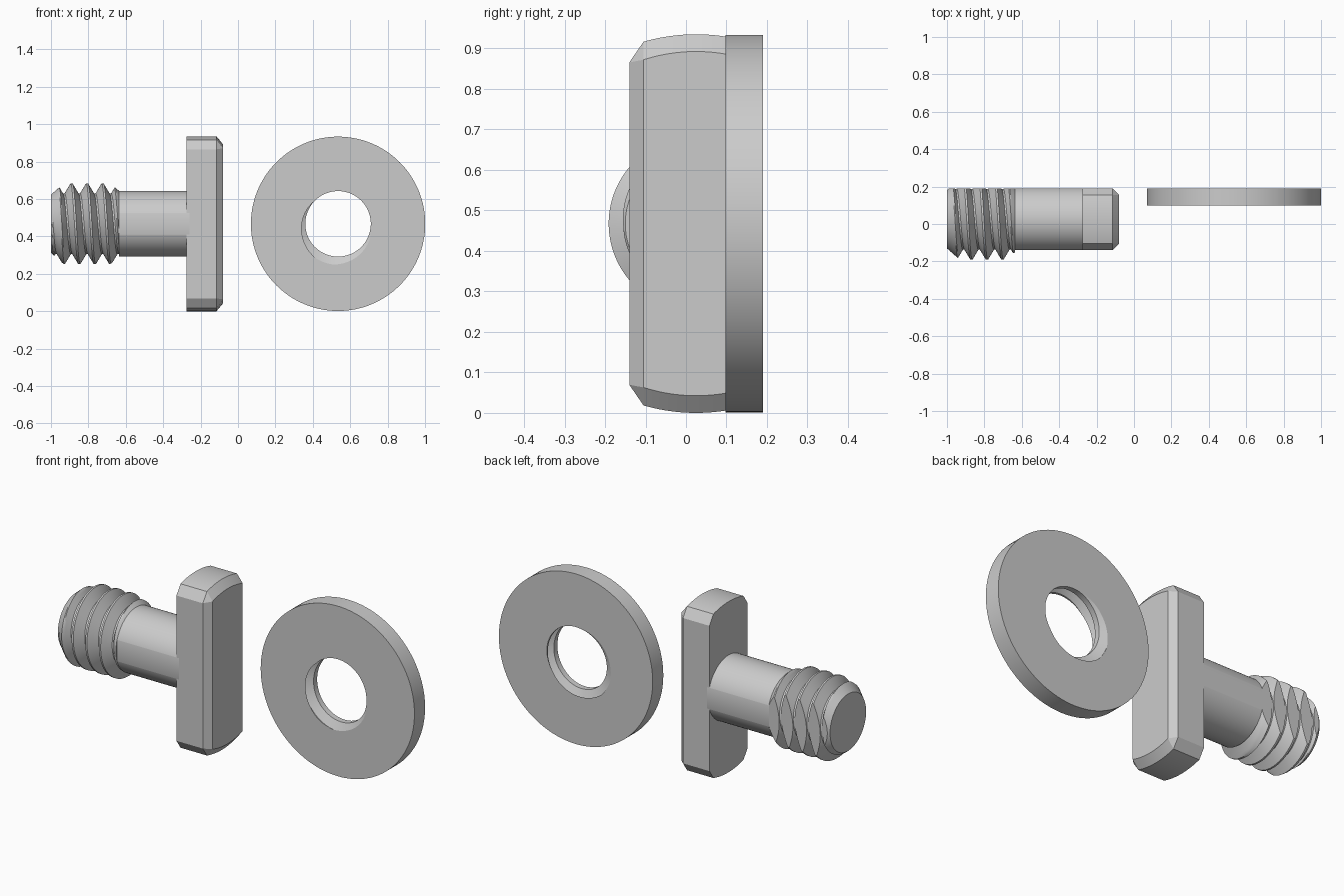
import bpy, bmesh, math
from mathutils import Vector

cube = bpy.data.objects.get("Cube")
if cube:
    bpy.data.objects.remove(cube)

grey = bpy.data.materials.new("plain grey")
grey.use_nodes = True
colour = (0.6, 0.6, 0.6, 1)
grey.diffuse_color = colour
grey.node_tree.nodes["Principled BSDF"].inputs["Base Color"].default_value = colour

AXIS_Y, AXIS_Z = 0.025, 0.4675
FRONT, BACK = -0.14, 0.19
PITCH = 0.083
SEGS = 128


def finish(bm, name):
    """Turn a bmesh into a shaded object."""
    bmesh.ops.recalc_face_normals(bm, faces=bm.faces)
    mesh = bpy.data.meshes.new(name)
    bm.to_mesh(mesh)
    bm.free()
    mesh.materials.append(grey)
    obj = bpy.data.objects.new(name, mesh)
    bpy.context.collection.objects.link(obj)
    bpy.ops.object.select_all(action="DESELECT")
    obj.select_set(True)
    bpy.context.view_layer.objects.active = obj
    bpy.ops.object.shade_smooth_by_angle(angle=math.radians(25))
    return obj


def slice_flat(bm, y, side):
    """Cut everything beyond a plane facing along y and close the cut."""
    geom = bm.verts[:] + bm.edges[:] + bm.faces[:]
    bmesh.ops.bisect_plane(bm, geom=geom, dist=1e-6, plane_co=(0, y, 0),
                           plane_no=(0, side, 0), clear_outer=True)
    bmesh.ops.holes_fill(bm, edges=[e for e in bm.edges if e.is_boundary], sides=0)


def threaded(place, start, end, crest, major, minor, tip, foot, limit, end_radius):
    """Helical surface between two axial positions; place maps (axial, radius, angle)."""
    def radius(a, turn):
        d = abs((a - crest - PITCH * turn + PITCH / 2) % PITCH - PITCH / 2)
        k = min(max((foot - d) / (foot - tip), 0), 1)
        return min(minor + (major - minor) * k, limit(a))

    flank = [tip + (foot - tip) * i / 6 for i in range(7)]
    offsets = [-PITCH / 2] + [-d for d in reversed(flank)] + flank
    first = math.floor((start - crest) / PITCH) - 2
    last = math.ceil((end - crest) / PITCH) + 1
    bm = bmesh.new()
    turns = [i / SEGS for i in range(SEGS + 1)]

    def row(axial, rad):
        return [bm.verts.new(place(axial(t), rad(axial(t), t), t * math.tau)) for t in turns]

    rows = [row(lambda t: start, lambda a, t: end_radius)]
    for n in range(first, last + 1):
        for off in offsets:
            base = crest + n * PITCH + off
            rows.append(row(lambda t: min(max(base + PITCH * t, start), end), radius))
    rows.append(row(lambda t: end, lambda a, t: end_radius))
    if end_radius > 0:
        rows.append(rows[0])
    for a, b in zip(rows, rows[1:]):
        for i in range(SEGS):
            bm.faces.new((a[i], a[i + 1], b[i + 1], b[i]))
    bmesh.ops.remove_doubles(bm, verts=bm.verts, dist=1e-5)
    return bm


# Threaded end of the bolt, tapered at both ends, flat at the back
THREAD_END = -0.635
bm = threaded(
    lambda a, r, t: Vector((a, AXIS_Y - r * math.sin(t), AXIS_Z + r * math.cos(t))),
    -1, THREAD_END, -0.89, 0.216, 0.162, 0.005, 0.037,
    lambda a: min(0.156 + 0.87 * (a + 1), 0.175 + 0.87 * (THREAD_END - a)), 0)
slice_flat(bm, BACK, 1)
finish(bm, "bolt_thread")

# Plain shaft with flats at front and back
bm = bmesh.new()
SHAFT_END = -0.26
bmesh.ops.create_cone(bm, cap_ends=True, segments=SEGS, radius1=0.175, radius2=0.175,
                      depth=SHAFT_END - THREAD_END)
for v in bm.verts:
    x, y, z = v.co
    v.co = (z + (SHAFT_END + THREAD_END) / 2, AXIS_Y + y, AXIS_Z + x)
slice_flat(bm, FRONT, -1)
slice_flat(bm, BACK, 1)
finish(bm, "bolt_shaft")


# Long head with rounded ends, cut corners and a chamfered outer face
def head_outline(arc_radius, corner_y, corner_z):
    half = 0.13
    sweep = math.asin(half / arc_radius)
    top = [(corner_y, corner_z)]
    for i in range(25):
        a = sweep * (1 - i / 12)
        top.append((arc_radius * math.sin(a), arc_radius * math.cos(a)))
    top.append((-corner_y, corner_z))
    return top + [(-y, -z) for y, z in top]


bm = bmesh.new()
outer = head_outline(0.4675, 0.165, 0.398)
inner = head_outline(0.425, 0.13, math.sqrt(0.425 ** 2 - 0.13 ** 2))
loops = [[bm.verts.new((x, AXIS_Y + y, AXIS_Z + z)) for y, z in outline]
         for x, outline in ((-0.275, outer), (-0.115, outer), (-0.08, inner))]
for a, b in zip(loops, loops[1:]):
    for i in range(len(a)):
        j = (i + 1) % len(a)
        bm.faces.new((a[i], a[j], b[j], b[i]))
bm.faces.new(loops[0])
bm.faces.new(loops[-1])
bmesh.ops.remove_doubles(bm, verts=bm.verts, dist=1e-5)
finish(bm, "bolt_head")

# Round flat nut with a threaded hole
bm = threaded(
    lambda a, r, t: Vector((0.535 + r * math.sin(t), a, AXIS_Z + r * math.cos(t))),
    0.098, BACK, 0.052, 0.219, 0.175, 0.003, 0.026, lambda a: 1, 0.466)
finish(bm, "round_nut")
